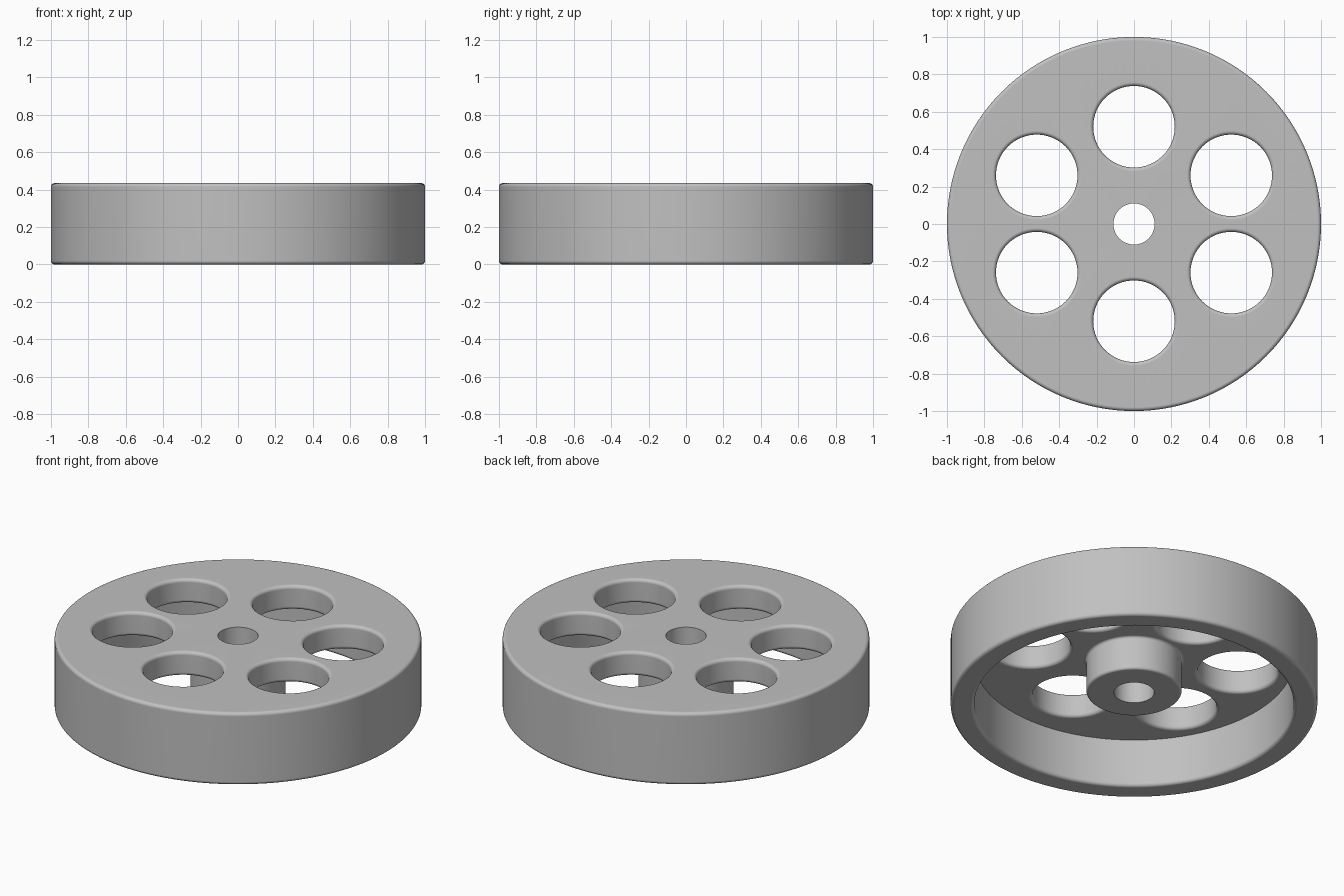
import bpy, bmesh
from math import sin, cos, pi, radians

if "Cube" in bpy.data.objects:
    bpy.data.objects.remove(bpy.data.objects["Cube"])

HEIGHT, FLOOR, HUB_BASE = 0.435, 0.29, 0.087
RIM_IN, HUB_R, BORE_R = 0.87, 0.26, 0.11
HOLE_R, HOLE_POS, FILLET = 0.218, 0.52, 0.02


def arc(cx, cz, r, start, end, steps=5):
    """Quarter-round points (radius, z) for a fillet."""
    angles = [radians(start + (end - start) * i / steps) for i in range(steps + 1)]
    return [(cx + r * cos(a), cz + r * sin(a)) for a in angles]


def lathe(name, profile, segments, closed):
    """Revolve a profile about z; open profiles get capped ends."""
    bm = bmesh.new()
    rings = [[bm.verts.new((r * cos(2 * pi * i / segments), r * sin(2 * pi * i / segments), z))
              for i in range(segments)] for r, z in profile]
    pairs = list(zip(rings, rings[1:]))
    if closed:
        pairs.append((rings[-1], rings[0]))
    else:
        bm.faces.new(rings[0])
        bm.faces.new(rings[-1])
    for a, b in pairs:
        for i in range(segments):
            j = (i + 1) % segments
            bm.faces.new((a[i], a[j], b[j], b[i]))
    bmesh.ops.recalc_face_normals(bm, faces=bm.faces)
    mesh = bpy.data.meshes.new(name)
    bm.to_mesh(mesh)
    bm.free()
    obj = bpy.data.objects.new(name, mesh)
    bpy.context.collection.objects.link(obj)
    return obj


# Wheel body: hub, web plate and rim in one revolved section
f, hf = FILLET, 0.015
section = [(BORE_R, HUB_BASE)]
section += arc(HUB_R - hf, HUB_BASE + hf, hf, -90, 0)
section += arc(HUB_R + hf, FLOOR - hf, hf, 180, 90)
section += [(RIM_IN, FLOOR)]
section += arc(RIM_IN + f, f, f, 180, 270)
section += arc(1 - f, f, f, 270, 360)
section += arc(1 - f, HEIGHT - f, f, 0, 90)
section += [(BORE_R, HEIGHT)]
wheel = lathe("wheel_body", section, 128, True)

grey = bpy.data.materials.new("plain grey")
grey.use_nodes = True
colour = (0.53, 0.53, 0.53, 1)
grey.diffuse_color = colour
grey.node_tree.nodes["Principled BSDF"].inputs["Base Color"].default_value = colour
wheel.data.materials.append(grey)

# Six round-edged lightening holes through the web
flare = HOLE_R + f
cut = [(flare, FLOOR - 0.01)] + arc(flare, FLOOR + f, f, 270, 180)
cut += arc(flare, HEIGHT - f, f, 180, 90) + [(flare, HEIGHT + 0.05)]
bpy.context.view_layer.objects.active = wheel
for x, y in [(0, 1), (0, -1), (1, 0.5), (-1, 0.5), (1, -0.5), (-1, -0.5)]:
    cutter = lathe("hole_cutter", cut, 64, False)
    cutter.hide_render = True
    cutter.location = (x * HOLE_POS, y * HOLE_POS, 0)
    cutter.data.materials.append(grey)
    mod = wheel.modifiers.new("hole", "BOOLEAN")
    mod.operation = "DIFFERENCE"
    mod.solver = "EXACT"
    mod.object = cutter
    bpy.ops.object.modifier_apply(modifier=mod.name)
    bpy.data.objects.remove(cutter)

# Smooth shading with crisp flats
bpy.ops.object.select_all(action="DESELECT")
wheel.select_set(True)
bpy.ops.object.shade_smooth_by_angle(angle=radians(35))
weighted = wheel.modifiers.new("flat_weighting", "WEIGHTED_NORMAL")
weighted.keep_sharp = True
